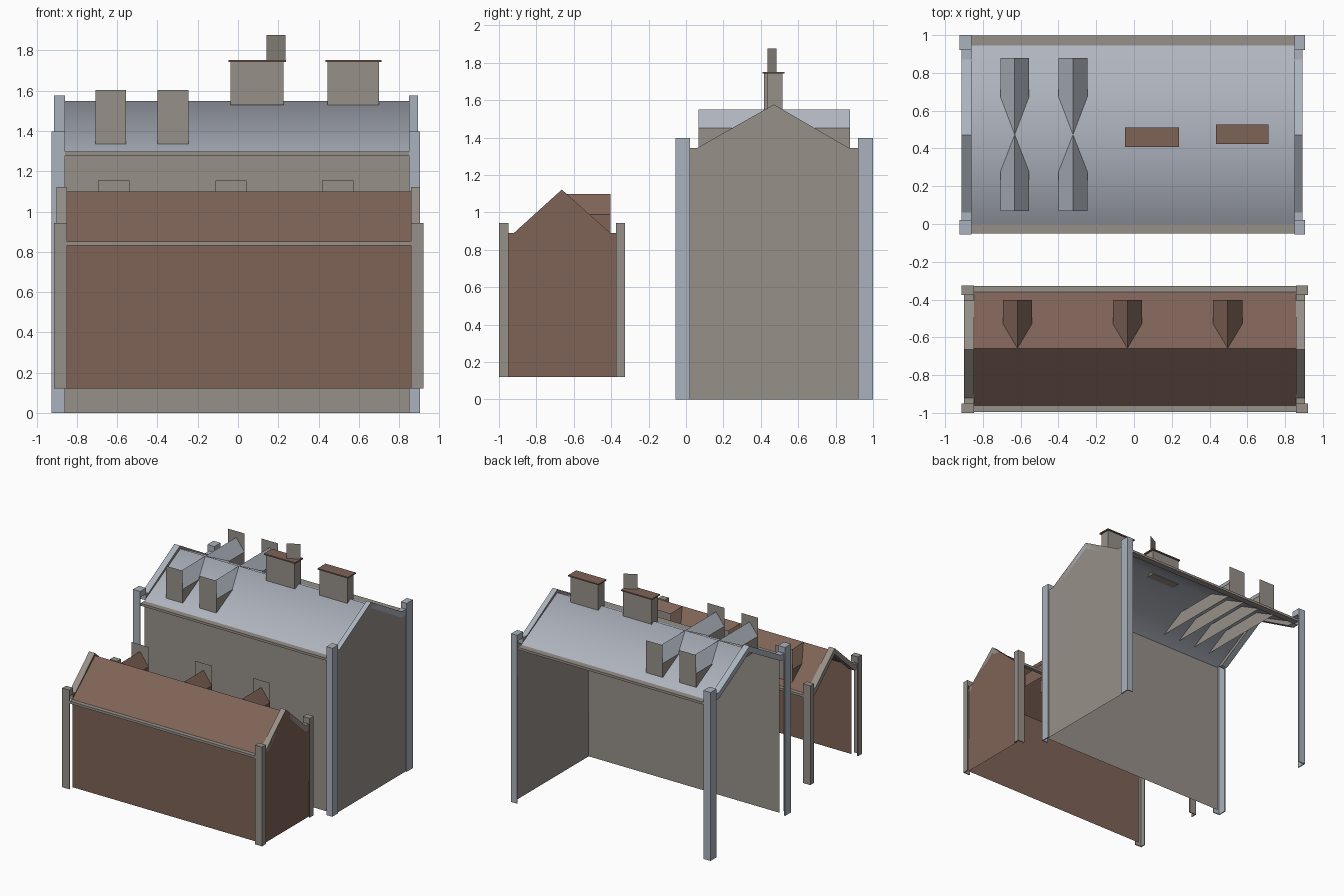
import bpy

if "Cube" in bpy.data.objects:
    bpy.data.objects.remove(bpy.data.objects["Cube"], do_unlink=True)


def material(name, rgb):
    m = bpy.data.materials.new(name)
    m.use_nodes = True
    m.diffuse_color = (*rgb, 1)
    bsdf = next(n for n in m.node_tree.nodes if n.type == 'BSDF_PRINCIPLED')
    bsdf.inputs["Base Color"].default_value = (*rgb, 1)
    return m


SLATE = material("slate", (0.43, 0.46, 0.52))
TRIM = material("pale blue grey trim", (0.40, 0.45, 0.51))
STONE = material("warm grey stone", (0.31, 0.28, 0.25))
BROWN = material("brown", (0.21, 0.125, 0.095))


def mesh(name, verts, faces, *mats):
    me = bpy.data.meshes.new(name)
    me.from_pydata(verts, [], faces)
    for m in mats:
        me.materials.append(m)
    me.update()
    ob = bpy.data.objects.new(name, me)
    bpy.context.collection.objects.link(ob)
    return ob


def sheet(name, verts, mat):
    return mesh(name, verts, [range(len(verts))], mat)


def prism(name, low, high, *mats):
    # Joins two matching outlines into a closed solid
    n = len(low)
    sides = [(i, (i + 1) % n, n + (i + 1) % n, n + i) for i in range(n)]
    return mesh(name, low + high,
                [range(n - 1, -1, -1), range(n, 2 * n)] + sides, *mats)


def box(name, x, y, z, mat):
    ring = [(x[0], y[0]), (x[1], y[0]), (x[1], y[1]), (x[0], y[1])]
    return prism(name, [(a, b, z[0]) for a, b in ring],
                 [(a, b, z[1]) for a, b in ring], mat)


def corner_post(name, outer, inner, z, cap, mat):
    # L-shaped corner strip with a solid cap
    (ox, oy), (ix, iy) = outer, inner
    t = 0.008
    tx = ox + (t if ix > ox else -t)
    ty = oy + (t if iy > oy else -t)
    ring = [(ox, oy), (ix, oy), (ix, ty), (tx, ty), (tx, iy), (ox, iy)]
    if (ix - ox) * (iy - oy) < 0:
        ring.reverse()
    prism(name, [(a, b, z[0]) for a, b in ring],
          [(a, b, z[1]) for a, b in ring], mat)
    box(name + "_cap", sorted((ox, ix)), sorted((oy, iy)),
        (z[1] - cap, z[1]), mat)


def parapet(name, x, line, wall, top):
    # Raised gable edge: coping colour, wall colour on the outer side
    outline = line + [(y, z - 0.05) for y, z in reversed(line)]
    ob = prism(name, [(x[0], *p) for p in outline],
               [(x[1], *p) for p in outline], top, wall)
    for f in ob.data.polygons:
        if abs(f.normal.x) > 0.9 and f.center.x * f.normal.x > 0:
            f.material_index = 1


def gable_roof(name, x, eaves, ridge, mat):
    line = [eaves[0], ridge, eaves[1]]
    verts = [(a, *p) for a in x for p in line]
    return mesh(name, verts, [(0, 3, 4, 1), (1, 4, 5, 2)], mat)


def dormer(name, x, face_y, pinch_y, ridge, eave_z, base, plate_top,
           roof_mat, cheek_mat):
    # Flat front plate, two cheeks and a gabled roof running to the main ridge
    cx = sum(x) / 2
    ry, rz = ridge
    for side, ex in zip(("right", "left"), x):
        sheet(f"{name}_roof_{side}",
              [(cx, face_y, rz), (cx, ry, rz), (ex, pinch_y, eave_z),
               (ex, face_y, eave_z)], roof_mat)
        sheet(f"{name}_cheek_{side}",
              [(ex, face_y, base), (ex, face_y, eave_z),
               (ex, pinch_y, eave_z), (ex, ry, eave_z), (ex, ry, base)],
              cheek_mat)
    sheet(name + "_plate",
          [(x[0], face_y, base), (x[1], face_y, base),
           (x[1], face_y, plate_top), (x[0], face_y, plate_top)], STONE)


def house(name, wall_x, gable_x, post_x, wall_y, roof_y, post_y, inner_y,
          base, eave, ridge, coping, post_top, cap, wall, roof, trim):
    # Front wall
    sheet(name + "_front_wall",
          [(wall_x[0], wall_y, base), (gable_x, wall_y, base),
           (gable_x, wall_y, eave), (wall_x[0], wall_y, eave)], wall)
    # Left gable wall
    sheet(name + "_gable_wall",
          [(gable_x, wall_y, base), (gable_x, roof_y[1], base)] +
          [(gable_x, y, z - 0.001) for y, z in reversed(coping)], wall)
    # Roof and gutters
    ob = gable_roof(name + "_roof", wall_x,
                    [(roof_y[0], eave), (roof_y[1], eave)], ridge, roof)
    for side, y in (("front", (post_y[0] + 0.005, roof_y[0])),
                    ("back", (roof_y[1], post_y[1] - 0.003))):
        box(f"{name}_gutter_{side}", wall_x, y, (eave - 0.02, eave), STONE)
    # Gable copings
    parapet(name + "_coping_left", (wall_x[1], gable_x), coping, wall, trim)
    parapet(name + "_coping_right", (post_x[0] + 0.012, wall_x[0]), coping,
            wall, trim)
    # Corner posts
    for sx, ox, ix in (("right", post_x[0], wall_x[0]),
                       ("left", post_x[1], wall_x[1])):
        for sy, oy, iy in zip(("front", "back"), post_y, inner_y):
            corner_post(f"{name}_post_{sy}_{sx}", (ox, oy), (ix, iy),
                        (base, post_top), cap, trim)
    return ob


# Tall house
roof = house("tall_house", (-0.86, 0.85), 0.893, (-0.925, 0.904), 0.0,
             (0.0, 0.945), (-0.055, 1.0), (0.022, 0.92), 0.0, 1.297,
             (0.473, 1.55),
             [(0.02, 1.345), (0.06, 1.345), (0.47, 1.577), (0.87, 1.345),
              (0.925, 1.345)],
             1.397, 0.05, STONE, SLATE, TRIM)
for f in roof.data.polygons:
    f.use_smooth = True

for i, x in enumerate([(-0.708, -0.555), (-0.40, -0.246)]):
    for side, face_y, pinch_y in (("front", 0.068, 0.275),
                                  ("back", 0.878, 0.675)):
        dormer(f"tall_dormer_{side}_{i + 1}", x, face_y, pinch_y,
               (0.473, 1.55), 1.45, 1.335, 1.603, SLATE, STONE)

# Chimneys
for i, (x, y) in enumerate([((-0.037, 0.226), (0.418, 0.502)),
                            ((0.444, 0.70), (0.433, 0.517))]):
    box(f"chimney_{i + 1}", x, y, (1.528, 1.742), STONE)
    box(f"chimney_cap_{i + 1}", (x[0] - 0.01, x[1] + 0.012),
        (y[0] - 0.01, y[1] + 0.01), (1.742, 1.752), BROWN)
sheet("chimney_pot_plate",
      [(0.142, 0.435, 1.75), (0.236, 0.485, 1.75),
       (0.236, 0.485, 1.877), (0.142, 0.435, 1.877)], STONE)

# Low house
house("low_house", (-0.848, 0.858), 0.904, (-0.913, 0.921), -0.955,
      (-0.96, -0.36), (-1.0, -0.325), (-0.95, -0.375), 0.12, 0.85,
      (-0.66, 1.10),
      [(-0.95, 0.89), (-0.92, 0.89), (-0.664, 1.122), (-0.405, 0.89),
       (-0.37, 0.89)],
      0.943, 0.05, BROWN, BROWN, STONE)

for i, x in enumerate([(-0.694, -0.54), (-0.112, 0.042), (0.418, 0.574)]):
    dormer(f"low_dormer_{i + 1}", x, -0.403, -0.53, (-0.658, 1.098), 0.99,
           0.88, 1.155, BROWN, BROWN)
